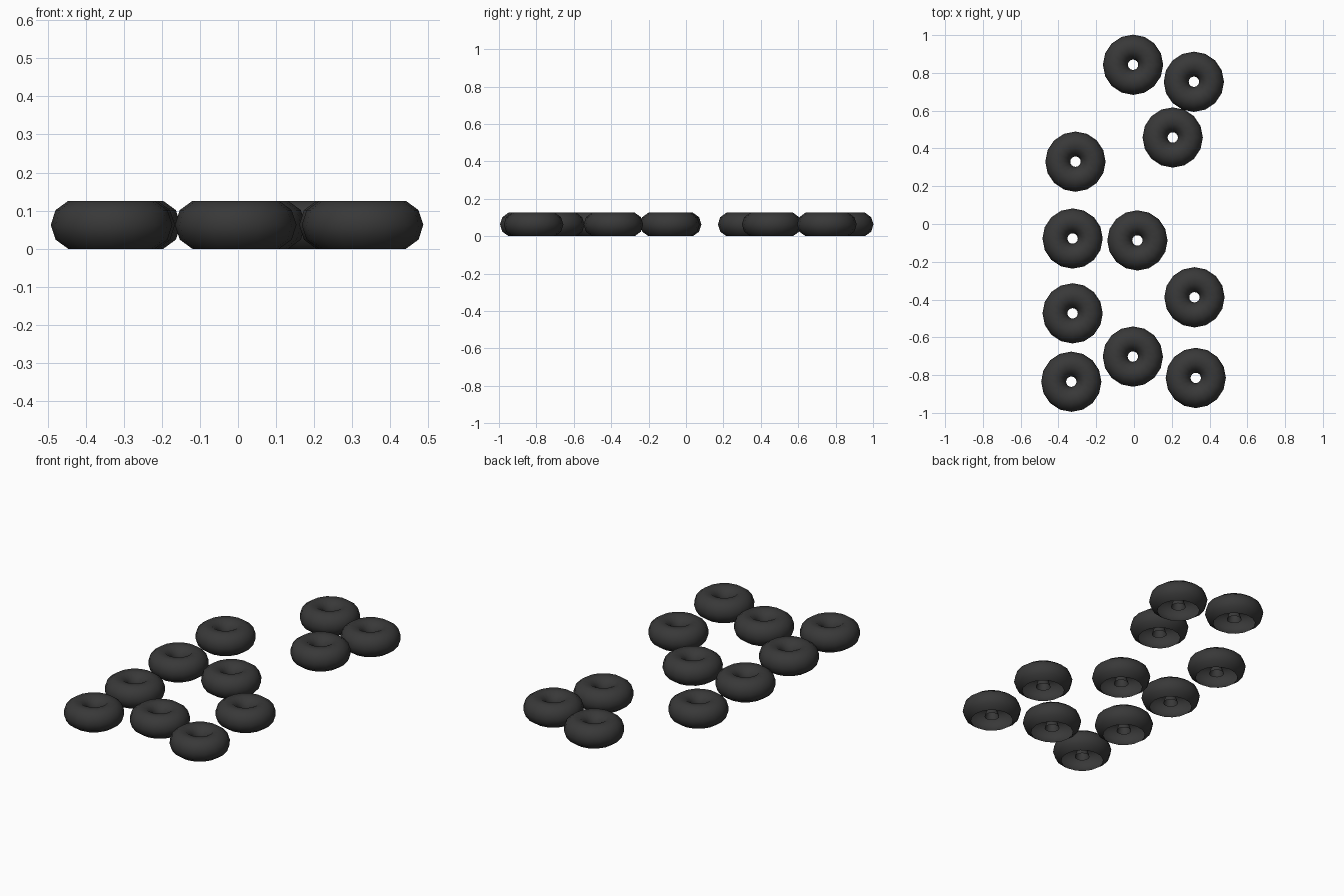
import bpy
import bmesh
from math import cos, sin, radians, tau

cube = bpy.data.objects.get("Cube")
if cube:
    bpy.data.objects.remove(cube, do_unlink=True)

RING, TUBE = 0.0935, 0.066      # ring radius and tube radius
AROUND, STEP = 16, 36           # segments round the ring, degrees per tube segment
MID_Z = TUBE * sin(radians(72))

# Dark rubber
rubber = bpy.data.materials.new("dark_rubber")
rubber.use_nodes = True
color = (0.04, 0.04, 0.04, 1)
rubber.diffuse_color = color
bsdf = rubber.node_tree.nodes["Principled BSDF"]
bsdf.inputs["Base Color"].default_value = color
bsdf.inputs["Roughness"].default_value = 0.9


def tyre_mesh():
    """Round tyre whose tube is open along the underside."""
    bm = bmesh.new()
    rings = []
    for i in range(AROUND):
        turn = tau * i / AROUND
        ring = []
        for k in range(-2, 7):
            a = radians(STEP * k)
            r = RING + TUBE * cos(a)
            ring.append(bm.verts.new((r * cos(turn), r * sin(turn), TUBE * sin(a))))
        rings.append(ring)
    for i, ring in enumerate(rings):
        after = rings[(i + 1) % AROUND]
        for k in range(len(ring) - 1):
            face = bm.faces.new((ring[k], after[k], after[k + 1], ring[k + 1]))
            face.smooth = True
    mesh = bpy.data.meshes.new("tyre")
    bm.to_mesh(mesh)
    bm.free()
    mesh.materials.append(rubber)
    return mesh


# Tyres scattered flat on the ground
places = [
    (-0.005, 0.843), (0.317, 0.753), (0.205, 0.458), (-0.31, 0.33),
    (-0.325, -0.077), (0.018, -0.087), (0.32, -0.388), (-0.325, -0.473),
    (-0.006, -0.702), (-0.332, -0.835), (0.327, -0.815),
]
mesh = tyre_mesh()
for n, (x, y) in enumerate(places, 1):
    tyre = bpy.data.objects.new(f"tyre_{n}", mesh)
    tyre.location = (x, y, MID_Z)
    bpy.context.collection.objects.link(tyre)
